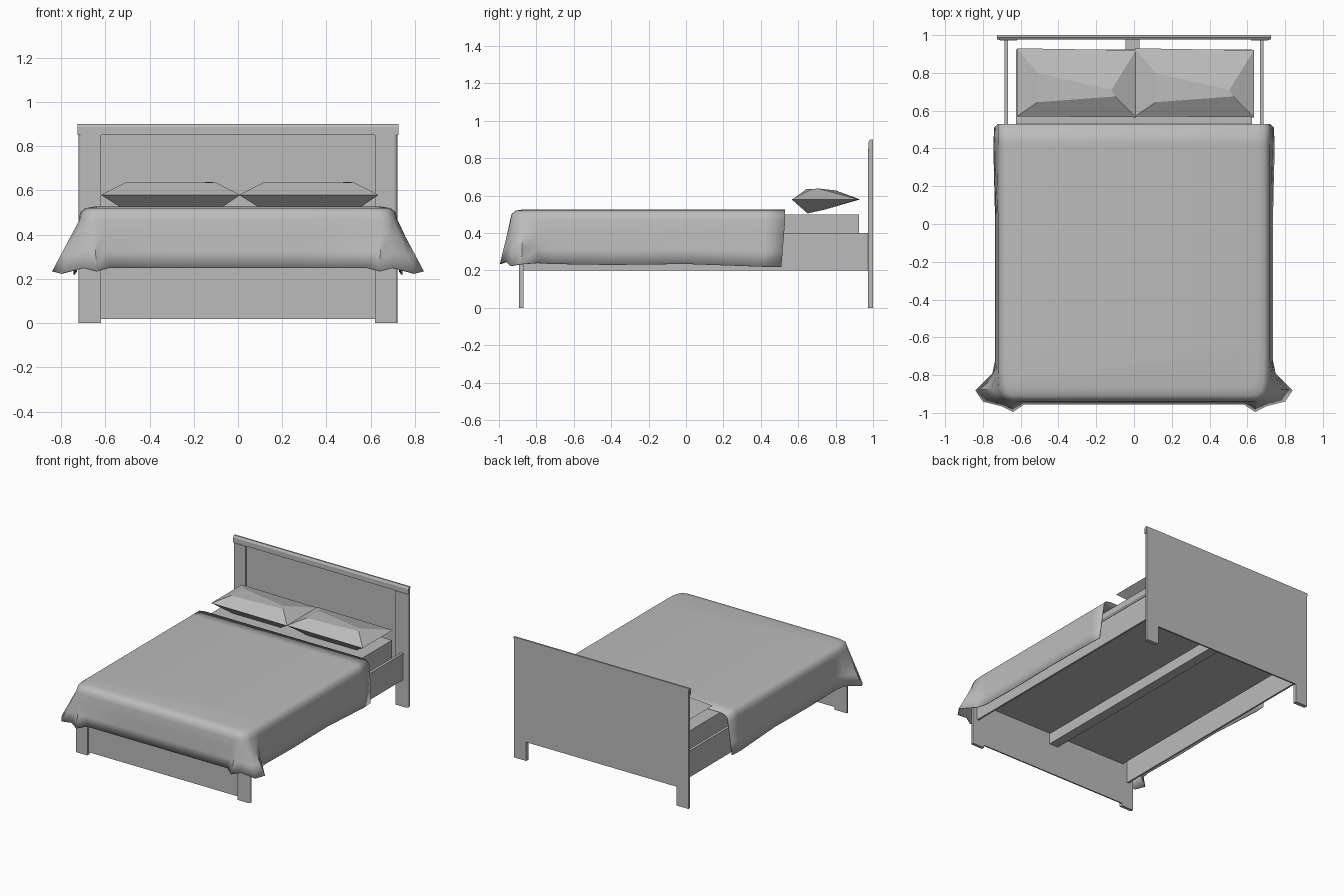
import bpy, bmesh, math
from mathutils import Vector

if "Cube" in bpy.data.objects:
    bpy.data.objects.remove(bpy.data.objects["Cube"], do_unlink=True)

grey = bpy.data.materials.new("light_grey")
grey.use_nodes = True
grey.diffuse_color = (0.5, 0.5, 0.5, 1)
grey.node_tree.nodes["Principled BSDF"].inputs["Base Color"].default_value = (0.5, 0.5, 0.5, 1)


def make(name, verts, faces):
    mesh = bpy.data.meshes.new(name)
    mesh.from_pydata([tuple(v) for v in verts], [], faces)
    bm = bmesh.new()
    bm.from_mesh(mesh)
    bmesh.ops.recalc_face_normals(bm, faces=bm.faces)
    bm.to_mesh(mesh)
    bm.free()
    mesh.materials.append(grey)
    obj = bpy.data.objects.new(name, mesh)
    bpy.context.collection.objects.link(obj)
    return obj


def prism(name, outline, a, b, place):
    """Extrude a 2D outline from a to b; place(u, v, w) gives the 3D point."""
    n = len(outline)
    verts = [place(u, v, w) for w in (a, b) for u, v in outline]
    faces = [list(range(n)), list(range(n, 2 * n))]
    faces += [[i, (i + 1) % n, n + (i + 1) % n, n + i] for i in range(n)]
    return make(name, verts, faces)


def box(name, x0, x1, y0, y1, z0, z1):
    return prism(name, [(x0, y0), (x1, y0), (x1, y1), (x0, y1)], z0, z1,
                 lambda u, v, w: (u, v, w))


def board(name, top, gap, y0, y1):
    """Upright board standing on two feet."""
    half = [(0.72, top), (0.72, 0), (0.62, 0), (0.62, gap)]
    outline = half + [(-x, z) for x, z in reversed(half)]
    return prism(name, outline, y0, y1, lambda u, v, w: (u, w, v))


def stile(name, side, front, back, top):
    """Post face with a rounded outer front edge."""
    r = back - front
    arc = [(0.72 - r + r * math.sin(a), back - r * math.cos(a))
           for a in (math.pi / 2 * i / 6 for i in range(7))]
    outline = [(0.62, back), (0.62, front)] + arc
    return prism(name, outline, 0, top, lambda u, v, w: (side * u, v, w))


# Headboard and footboard
board("headboard_panel", 0.895, 0.14, 0.988, 1.0)
board("footboard_panel", 0.42, 0.02, -0.88, -0.87)
cap = [(0.988, 0.85), (0.976, 0.85), (0.976, 0.886), (0.98, 0.895), (0.987, 0.9), (1.0, 0.9), (1.0, 0.895)]
prism("headboard_top_rail", cap, -0.725, 0.725, lambda u, v, w: (w, u, v))

# Posts and side rails
for side, word in ((1, "left"), (-1, "right")):
    stile("headboard_post_" + word, side, 0.972, 0.988, 0.85)
    stile("footboard_post_" + word, side, -0.892, -0.88, 0.42)
    x0, x1 = sorted((side * 0.668, side * 0.682))
    box("side_rail_" + word, x0, x1, -0.87, 0.988, 0.2, 0.385)
    x0, x1 = sorted((side * 0.666, side * 0.686))
    box("side_rail_cap_" + word, x0, x1, -0.87, 0.988, 0.385, 0.4)

# Centre beam and mattress
box("centre_beam", -0.045, 0.03, -0.87, 0.988, 0.25, 0.33)
box("mattress", -0.625, 0.625, -0.865, 0.925, 0.33, 0.5)


# Pillows: a flat seam outline between two faceted caps
def pillow(name, dx):
    seam = [(-0.62, 0.93, 0.58), (-0.62, 0.57, 0.58), (0.01, 0.565, 0.58), (0.01, 0.92, 0.58)]
    upper = [(-0.51, 0.80, 0.628), (-0.51, 0.645, 0.636), (-0.10, 0.675, 0.636), (-0.12, 0.71, 0.638)]
    lower = [(-0.50, 0.74, 0.525), (-0.50, 0.65, 0.505), (-0.10, 0.65, 0.505), (-0.10, 0.74, 0.525)]
    verts = [(x + dx, y, z) for x, y, z in seam + upper + lower]
    faces = [[4, 5, 6, 7], [8, 9, 10, 11]]
    for i in range(4):
        j = (i + 1) % 4
        faces += [[i, j, 4 + j, 4 + i], [i, j, 8 + j, 8 + i]]
    return make(name, verts, faces)


pillow("pillow_right", 0)
pillow("pillow_left", 0.625)

# Duvet: rim point (x, y) and hem point (x, y, z) from the head round to the foot
stations = [
    ((0.72, 0.53), (0.74, 0.51, 0.22)), ((0.72, 0.42), (0.745, 0.42, 0.22)),
    ((0.72, 0), (0.735, 0, 0.235)), ((0.72, -0.4), (0.735, -0.4, 0.23)),
    ((0.72, -0.72), (0.735, -0.72, 0.235)), ((0.72, -0.8), (0.75, -0.79, 0.24)),
    ((0.715, -0.87), (0.84, -0.88, 0.235)), ((0.7, -0.91), (0.8, -0.94, 0.225)),
    ((0.68, -0.93), (0.7, -0.965, 0.25)), ((0.65, -0.938), (0.64, -0.995, 0.235)),
    ((0.62, -0.94), (0.58, -0.955, 0.25)), ((0.3, -0.94), (0.3, -0.955, 0.25)),
    ((0, -0.94), (0, -0.955, 0.25))]
stations += [((-r[0], r[1]), (-h[0], h[1], h[2])) for r, h in reversed(stations[:-1])]

rings = []
for inset, z in ((0.07, 0.527), (0.03, 0.52), (0.008, 0.502), (0, 0.47)):
    rings.append([Vector((r[0] * (1 - inset / 0.72), 0.53 - (0.53 - r[1]) * (1 - inset / 1.47), z))
                  for r, h in stations])
rim = rings[-1]
for t in (0.33, 0.67, 1):
    rings.append([p.lerp(Vector(h), t) for p, (r, h) in zip(rim, stations)])
n = len(stations)
faces = [list(range(n))]
for k in range(len(rings) - 1):
    for i in range(n - 1):
        a = k * n + i
        faces.append([a, a + 1, a + n + 1, a + n])
duvet = make("duvet", [p for ring in rings for p in ring], faces)
thick = duvet.modifiers.new("thickness", "SOLIDIFY")
thick.thickness = 0.006
bpy.ops.object.select_all(action="DESELECT")
duvet.select_set(True)
bpy.context.view_layer.objects.active = duvet
bpy.ops.object.shade_smooth_by_angle(angle=math.radians(40))
